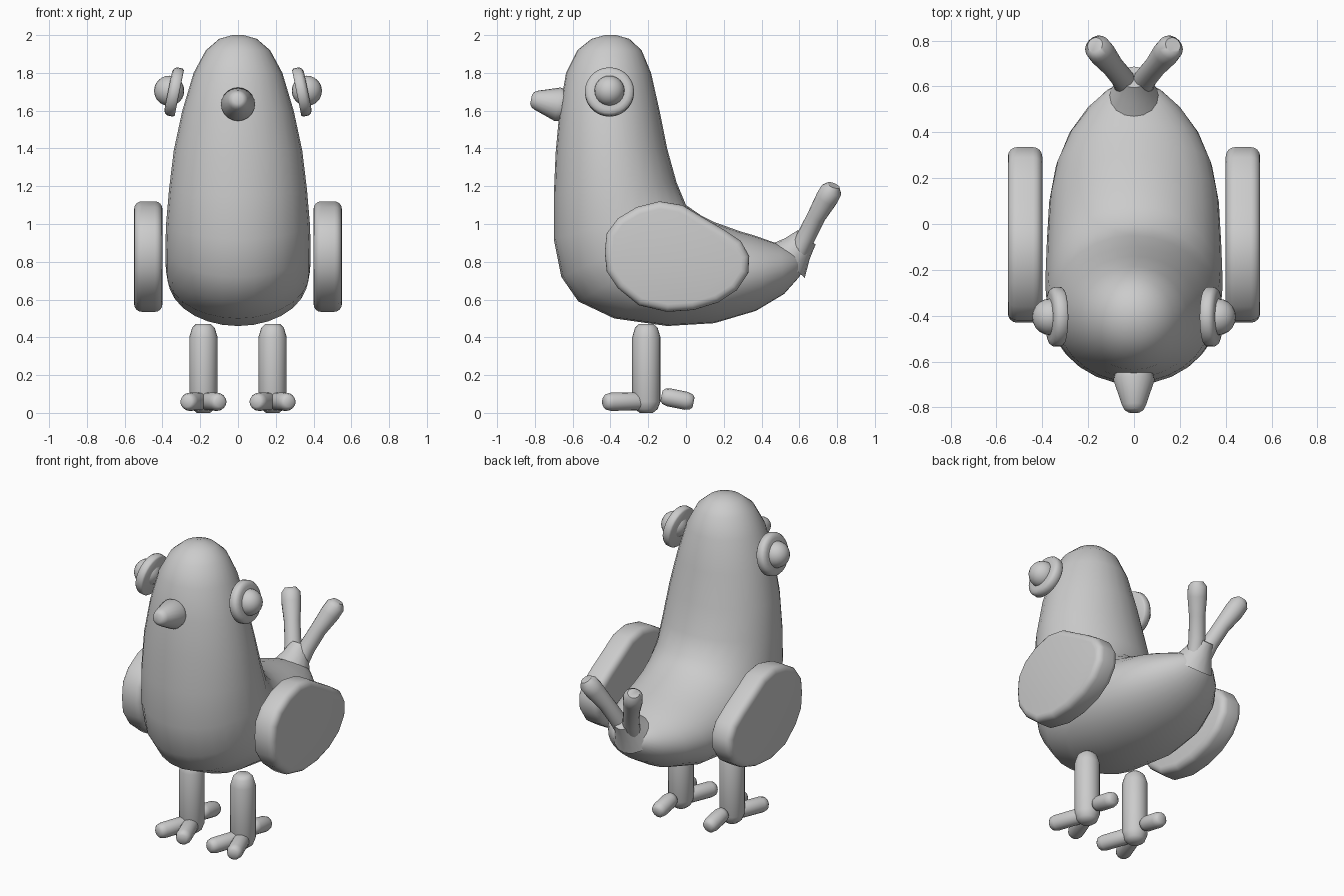
import bpy, bmesh, math
from mathutils import Vector

if "Cube" in bpy.data.objects:
    bpy.data.objects.remove(bpy.data.objects["Cube"])

grey = bpy.data.materials.new("plain_grey")
grey.use_nodes = True
grey.diffuse_color = (0.6, 0.6, 0.6, 1)
grey.node_tree.nodes["Principled BSDF"].inputs["Base Color"].default_value = (0.6, 0.6, 0.6, 1)


def finish(name, bm, angle=40):
    bmesh.ops.recalc_face_normals(bm, faces=bm.faces)
    mesh = bpy.data.meshes.new(name)
    bm.to_mesh(mesh)
    bm.free()
    ob = bpy.data.objects.new(name, mesh)
    bpy.context.collection.objects.link(ob)
    mesh.materials.append(grey)
    bpy.ops.object.select_all(action='DESELECT')
    ob.select_set(True)
    bpy.context.view_layer.objects.active = ob
    bpy.ops.object.shade_smooth_by_angle(angle=math.radians(angle))
    return ob


def loft(name, rings, n, angle=40):
    """Skin elliptical rings given as (centre, axis, axis)."""
    bm = bmesh.new()
    loops = []
    for c, u, v in rings:
        turns = [2 * math.pi * i / n for i in range(n)]
        loops.append([bm.verts.new(c + u * math.cos(t) + v * math.sin(t)) for t in turns])
    for a, b in zip(loops, loops[1:]):
        for i in range(n):
            j = (i + 1) % n
            bm.faces.new((a[i], a[j], b[j], b[i]))
    bm.faces.new(loops[0])
    bm.faces.new(loops[-1])
    return finish(name, bm, angle)


def tube(name, points, radii, n=16, angle=50):
    """Round tube along a path with a radius at each point."""
    pts = [Vector(p) for p in points]
    rings = []
    for i, p in enumerate(pts):
        d = (pts[min(i + 1, len(pts) - 1)] - pts[max(i - 1, 0)]).normalized()
        ref = Vector((1, 0, 0)) if abs(d.x) < 0.8 else Vector((0, 0, 1))
        u = d.cross(ref).normalized()
        rings.append((p, u * radii[i], d.cross(u) * radii[i]))
    return loft(name, rings, n, angle)


def capsule(name, start, end, r):
    """Straight limb with rounded ends."""
    a, b = Vector(start), Vector(end)
    d = (b - a).normalized() * r
    pts = [a, a + d * 0.25, a + d * 0.8, b - d * 0.8, b - d * 0.25, b]
    return tube(name, pts, [r * 0.55, r * 0.85, r, r, r * 0.85, r * 0.55])


# Body: rings fanning from the crown round to the rump: back y, z, front y, z, half width
profile = [
    (-.37, 2.0, -.43, 2.0, .03), (-.30, 1.98, -.50, 1.98, .10),
    (-.235, 1.92, -.575, 1.92, .17), (-.185, 1.8, -.635, 1.8, .235),
    (-.14, 1.6, -.67, 1.6, .295), (-.10, 1.4, -.69, 1.38, .34),
    (-.05, 1.22, -.70, 1.15, .365), (0, 1.10, -.70, .92, .38),
    (.08, 1.045, -.66, .72, .385), (.15, 1.01, -.57, .59, .385),
    (.22, .985, -.38, .50, .38), (.29, .96, -.1, .46, .37),
    (.36, .94, .15, .475, .34), (.43, .915, .37, .54, .28),
    (.5, .89, .52, .63, .20), (.56, .87, .60, .72, .12), (.59, .84, .63, .79, .05),
]
body_rings = []
for by, bz, fy, fz, w in profile:
    back, front = Vector((0, by, bz)), Vector((0, fy, fz))
    body_rings.append(((back + front) / 2, (back - front) / 2, Vector((w, 0, 0))))
loft("body", body_rings, 28, 60)

# Beak
tube("beak", [(0, -.655, 1.63), (0, -.68, 1.634), (0, -.79, 1.655), (0, -.81, 1.658), (0, -.82, 1.66)],
     [.085, .09, .052, .042, .025], 20)

# Tail base flaring out of the rump
tube("tail_base", [(0, .53, .80), (0, .59, .87), (0, .64, .93)], [.13, .085, .06])

wing_outline = [
    (-.43, .85), (-.42, .95), (-.36, 1.03), (-.26, 1.09), (-.14, 1.12), (-.02, 1.10),
    (.08, 1.04), (.2, .97), (.29, .91), (.335, .83), (.33, .74), (.27, .65),
    (.17, .585), (.04, .545), (-.1, .535), (-.25, .57), (-.36, .66), (-.42, .75),
]


def wing(name, s):
    bm = bmesh.new()
    face = bm.faces.new([bm.verts.new((s * .40, y, z)) for y, z in wing_outline])
    new = bmesh.ops.extrude_face_region(bm, geom=[face])["geom"]
    bmesh.ops.translate(bm, vec=(s * .15, 0, 0), verts=[g for g in new if isinstance(g, bmesh.types.BMVert)])
    bmesh.ops.recalc_face_normals(bm, faces=bm.faces)
    rims = [e for e in bm.edges if abs(e.verts[0].co.x - e.verts[1].co.x) < .001]
    bmesh.ops.bevel(bm, geom=rims, offset=.04, segments=4, profile=.5, affect='EDGES')
    finish(name, bm, 45)


for side, s in (("left", 1), ("right", -1)):
    wing(side + "_wing", s)

    # Eye: tilted rounded disc with a domed pupil
    axis = Vector((s * math.cos(.2), 0, math.sin(.2)))
    centre = Vector((s * .34, -.405, 1.70))
    steps = [-.03, -.022, .01, .024, .03]
    tube(side + "_eye_disc", [centre + axis * t for t in steps], [.122, .13, .13, .12, .10], 28)
    bm = bmesh.new()
    bmesh.ops.create_uvsphere(bm, u_segments=20, v_segments=12, radius=.08)
    bmesh.ops.translate(bm, vec=centre + axis * .025, verts=bm.verts)
    finish(side + "_pupil", bm)

    # Tail feather
    tube(side + "_tail_feather",
         [(s * .03, .59, .84), (s * .05, .635, .93), (s * .095, .69, 1.04),
          (s * .14, .745, 1.135), (s * .16, .77, 1.18), (s * .17, .78, 1.205)],
         [.05, .05, .049, .059, .057, .035])

    # Leg and toes
    x = s * .183
    tube(side + "_leg", [(x, -.21, 0), (x, -.21, .02), (x, -.21, .06), (x, -.21, .40), (x, -.21, .45), (x, -.21, .47)],
         [.035, .06, .075, .075, .06, .04], 20)
    for toe, dx in (("outer", .088), ("inner", -.088)):
        capsule(f"{side}_{toe}_toe", (x, -.2, .062), (x + s * dx, -.435, .058), .048)
    capsule(side + "_back_toe", (x, -.13, .09), (x, .04, .056), .048)
